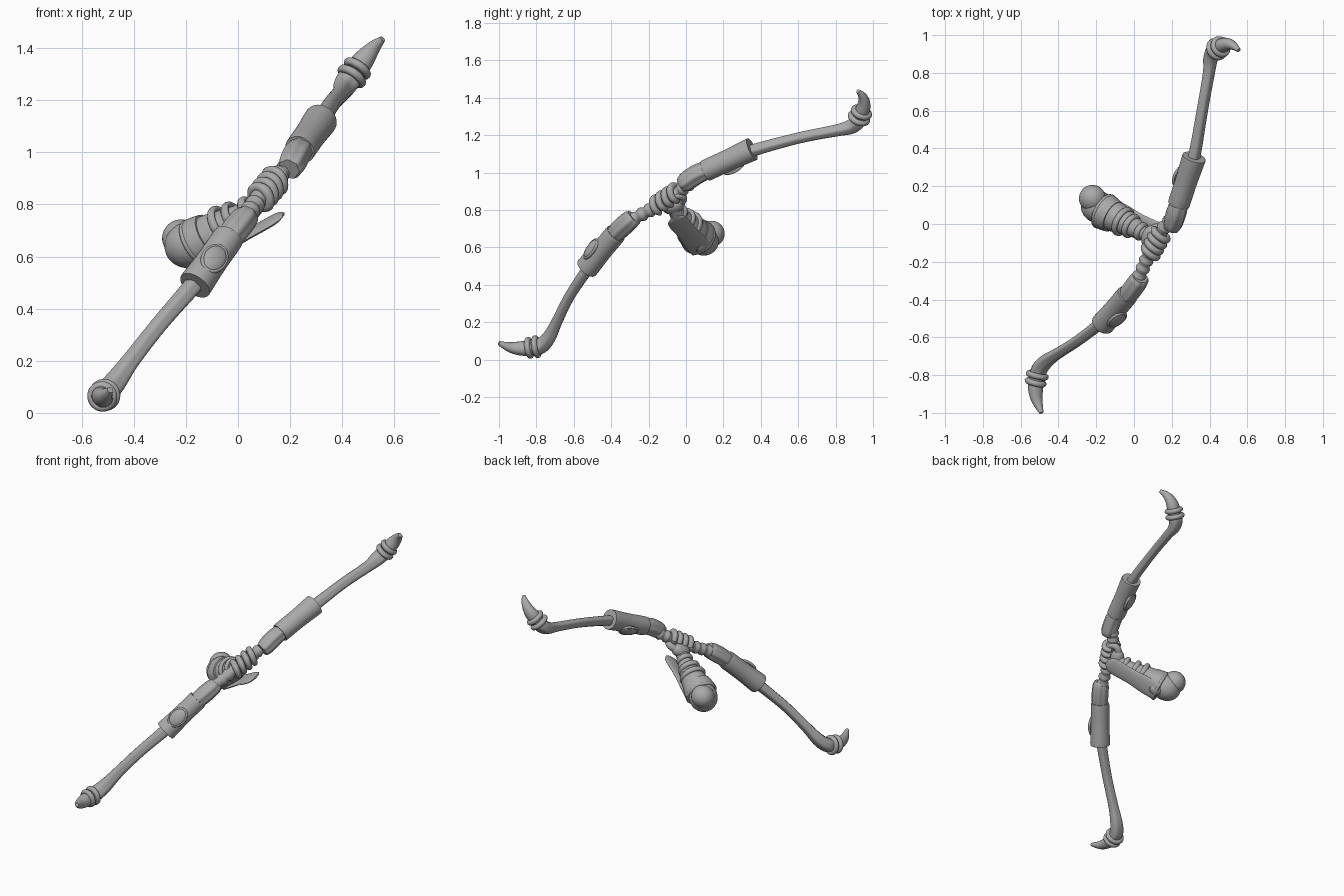
import bpy, bmesh, math
from mathutils import Vector, Matrix

cube = bpy.data.objects.get("Cube")
if cube:
    bpy.data.objects.remove(cube, do_unlink=True)

STONE = (0.4, 0.4, 0.4, 1)
stone = bpy.data.materials.new("stone_grey")
stone.use_nodes = True
stone.diffuse_color = STONE
stone.node_tree.nodes["Principled BSDF"].inputs["Base Color"].default_value = STONE

SIDE = Vector((-0.77, 0, 0.64)).normalized()   # normal of the plane the bow lies in


def finish(obj, angle=40):
    obj.data.materials.append(stone)
    bpy.ops.object.select_all(action='DESELECT')
    obj.select_set(True)
    bpy.context.view_layer.objects.active = obj
    bpy.ops.object.shade_smooth_by_angle(angle=math.radians(angle))
    return obj


def frame(tangent, side=SIDE):
    """Columns: side, outward, along."""
    t = tangent.normalized()
    out = t.cross(side).normalized()
    return out.cross(t).normalized(), out, t


def placed(centre, axes, scale=(1, 1, 1)):
    m = Matrix.Identity(4)
    for i in range(3):
        m.col[i] = (*(axes[i] * scale[i]), 0)
    m.translation = centre
    return m


def catmull(p, steps):
    q = [p[0] * 2 - p[1]] + p + [p[-1] * 2 - p[-2]]
    res = []
    for i in range(1, len(q) - 2):
        a, b, c, d = q[i - 1:i + 3]
        for k in range(steps):
            u = k / steps
            res.append(0.5 * (2 * b + (c - a) * u + (2 * a - 5 * b + 4 * c - d) * u * u
                              + (3 * b - a - 3 * c + d) * u ** 3))
    return res + [p[-1]]


def tube(name, points, radii, side=SIDE, flat=1.0, steps=5, segs=24, ridge=0.0, ridges=5, beads=0.0):
    """Loft along a smooth path; flat squashes it in the outward direction."""
    path = catmull([Vector(p) for p in points], steps)
    rad = [v.x for v in catmull([Vector((r, 0, 0)) for r in radii], steps)]
    bm = bmesh.new()
    loops = []
    for i, p in enumerate(path):
        s, o, _ = frame(path[min(i + 1, len(path) - 1)] - path[max(i - 1, 0)], side)
        r = rad[i] + beads * (i % 4 in (1, 2))
        loop = []
        for k in range(segs):
            a = math.tau * k / segs
            rr = r * (1 + ridge * math.cos(ridges * a))
            loop.append(bm.verts.new(p + s * rr * math.cos(a) + o * rr * flat * math.sin(a)))
        loops.append(loop)
    for a, b in zip(loops, loops[1:]):
        for k in range(segs):
            j = (k + 1) % segs
            bm.faces.new((a[k], a[j], b[j], b[k]))
    bm.faces.new(loops[0])
    bm.faces.new(loops[-1])
    bmesh.ops.recalc_face_normals(bm, faces=bm.faces)
    mesh = bpy.data.meshes.new(name)
    bm.to_mesh(mesh)
    bm.free()
    obj = bpy.data.objects.new(name, mesh)
    bpy.context.collection.objects.link(obj)
    return finish(obj)


def ball(name, centre, axes, scale):
    bpy.ops.mesh.primitive_uv_sphere_add(segments=32, ring_count=16, radius=1)
    obj = bpy.context.object
    obj.name = name
    obj.matrix_world = placed(Vector(centre), axes, scale)
    return finish(obj)


def ring(name, centre, axes, major, minor, scale=(1, 1, 1)):
    bpy.ops.mesh.primitive_torus_add(major_radius=major, minor_radius=minor,
                                     major_segments=36, minor_segments=10)
    obj = bpy.context.object
    obj.name = name
    obj.matrix_world = placed(Vector(centre), axes, scale)
    return finish(obj)


def gem(name, centre, normal, along, length, width, height):
    n = normal.normalized()
    u = (along - n * along.dot(n)).normalized()
    axes = (u, n.cross(u), n)
    ball(name, centre, axes, (length * 0.9, width * 0.9, height))
    ring(name + "_rim", centre, axes, 1, 0.14, (length * 0.9, width * 0.9, 0.06))


def bow_arm(label, limb, sleeve, hood, rings, horn, slide):
    """One arm of the bow, from the sleeve out to the horn tip."""
    tube(label + "_limb", limb, [0.044, 0.046, 0.042, 0.034, 0.032, 0.035, 0.04],
         flat=0.85, ridge=0.06)
    a, b = Vector(sleeve[0]), Vector(sleeve[1])
    s, o, t = frame(b - a)
    tube(label + "_sleeve", [a, a + t * 0.012, a.lerp(b, 0.5), b - t * 0.012, b],
         [0.062, 0.065, 0.06, 0.06, 0.055], flat=0.95, segs=32)
    gem(label + "_gem", a.lerp(b, 0.5) + o * 0.053 + t * slide, o, t, 0.068, 0.05, 0.02)
    tube(label + "_hood", hood, [0.046, 0.052, 0.05, 0.04], ridge=0.05, ridges=7, segs=42)
    s, o, t = frame(Vector(rings[1]) - Vector(rings[0]))
    for i, p in enumerate(rings):
        ring(f"{label}_ring_{i + 1}", p, (s, o, t), 0.046 - 0.003 * i, 0.016)
    tube(label + "_horn", horn, [0.042, 0.042, 0.034, 0.024, 0.012], flat=0.9)


bow_arm("lower",
        [(-0.515, -0.83, 0.065), (-0.505, -0.775, 0.075), (-0.468, -0.73, 0.12),
         (-0.41, -0.69, 0.2), (-0.3, -0.62, 0.34), (-0.17, -0.52, 0.49), (-0.1, -0.45, 0.58)],
        [(-0.165, -0.53, 0.49), (-0.035, -0.375, 0.675)],
        [(-0.05, -0.4, 0.65), (-0.01, -0.35, 0.7), (0.025, -0.3, 0.745), (0.035, -0.28, 0.765)],
        [(-0.512, -0.80, 0.069), (-0.521, -0.838, 0.063)],
        [(-0.52, -0.82, 0.063), (-0.521, -0.87, 0.06), (-0.517, -0.92, 0.062),
         (-0.505, -0.96, 0.072), (-0.49, -1.0, 0.088)], -0.02)

bow_arm("upper",
        [(0.45, 0.935, 1.31), (0.425, 0.92, 1.275), (0.405, 0.88, 1.245),
         (0.395, 0.8, 1.225), (0.36, 0.6, 1.185), (0.318, 0.36, 1.12), (0.28, 0.23, 1.075)],
        [(0.318, 0.352, 1.125), (0.237, 0.105, 1.01)],
        [(0.245, 0.13, 1.02), (0.225, 0.06, 0.99), (0.205, 0.0, 0.95), (0.195, -0.025, 0.935)],
        [(0.437, 0.925, 1.292), (0.458, 0.938, 1.322)],
        [(0.45, 0.932, 1.31), (0.475, 0.948, 1.345), (0.502, 0.952, 1.38),
         (0.528, 0.942, 1.41), (0.555, 0.92, 1.435)], 0.0)

# Beaded grip between the two hoods
grip = [Vector(p) for p in [(0.0, -0.33, 0.72), (0.04, -0.25, 0.768), (0.075, -0.17, 0.812),
                            (0.11, -0.1, 0.855), (0.15, -0.03, 0.905), (0.2, 0.03, 0.95)]]
tube("grip", grip, [0.03, 0.03, 0.031, 0.031, 0.03, 0.03], steps=8, beads=0.008)

# Fingers curled round the grip
first, last = Vector((0.087, -0.148, 0.825)), Vector((0.14, -0.055, 0.888))
s, o, t = frame(last - first)
for i in range(4):
    c = first.lerp(last, i / 3)
    arc = []
    for k in range(7):
        a = math.radians(-50 + 45 * k)
        arc.append(c + (s * math.cos(a) + o * math.sin(a)) * 0.044 + t * 0.012 * math.cos(a))
    tube(f"finger_{i + 1}", arc, [0.017, 0.019, 0.018, 0.02, 0.018, 0.018, 0.012],
         side=t, steps=3, segs=14)
arm_dir = Vector((-0.3, 0.17, -0.18)).normalized()
UNDER = Vector((0.4, 0.25, -0.72))
UNDER = (UNDER - arm_dir * UNDER.dot(arm_dir)).normalized()
ACROSS = arm_dir.cross(UNDER)
ball("palm", (0.085, -0.065, 0.822), (t, t.cross(arm_dir).normalized(), arm_dir), (0.065, 0.04, 0.045))
tube("thumb", [(0.08, -0.05, 0.82), (0.125, -0.015, 0.86), (0.155, -0.035, 0.875), (0.16, -0.075, 0.87)],
     [0.025, 0.022, 0.018, 0.013], side=UNDER, segs=14)

# Forearm with wrapped bands, widening to the elbow cuff
wrist, elbow = Vector((0.085, -0.065, 0.815)), Vector((-0.155, 0.065, 0.655))
tube("forearm", [wrist, (0.03, -0.035, 0.765), (-0.03, 0.0, 0.725), (-0.09, 0.033, 0.69), elbow],
     [0.034, 0.046, 0.064, 0.08, 0.088], side=ACROSS, segs=32)
for i, (f, r) in enumerate([(0.2, 0.04), (0.42, 0.057), (0.6, 0.071)]):
    ring(f"forearm_band_{i + 1}", wrist.lerp(elbow, f), (ACROSS, UNDER, arm_dir), r, 0.012, (1, 1, 1.4))
tube("elbow_cuff", [elbow - arm_dir * 0.06, elbow - arm_dir * 0.01, elbow + arm_dir * 0.012],
     [0.088, 0.097, 0.094], side=ACROSS, segs=32)
ring("elbow_cuff_rim", elbow + arm_dir * 0.005, (ACROSS, UNDER, arm_dir), 0.088, 0.012)

# Rounded upper arm stub
ball("elbow_joint", (-0.19, 0.09, 0.645), (ACROSS, UNDER, arm_dir), (0.085, 0.088, 0.095))
ball("upper_arm_stub", (-0.22, 0.135, 0.672), (ACROSS, UNDER, arm_dir), (0.072, 0.07, 0.072))

# Flared guard plate under the forearm, with round studs
tube("guard_plate", [(-0.12, 0.085, 0.585), (-0.05, 0.045, 0.632), (0.03, 0.005, 0.68),
                     (0.1, -0.03, 0.72), (0.15, -0.05, 0.748), (0.175, -0.06, 0.762)],
     [0.06, 0.062, 0.054, 0.056, 0.05, 0.018], side=ACROSS, flat=0.25)
gem("elbow_stud", Vector((-0.105, 0.085, 0.598)), Vector((0.45, 0.45, -0.7)), arm_dir, 0.042, 0.036, 0.02)
gem("forearm_stud", Vector((-0.065, -0.015, 0.645)), Vector((0.5, -0.45, -0.7)), arm_dir, 0.045, 0.03, 0.018)
